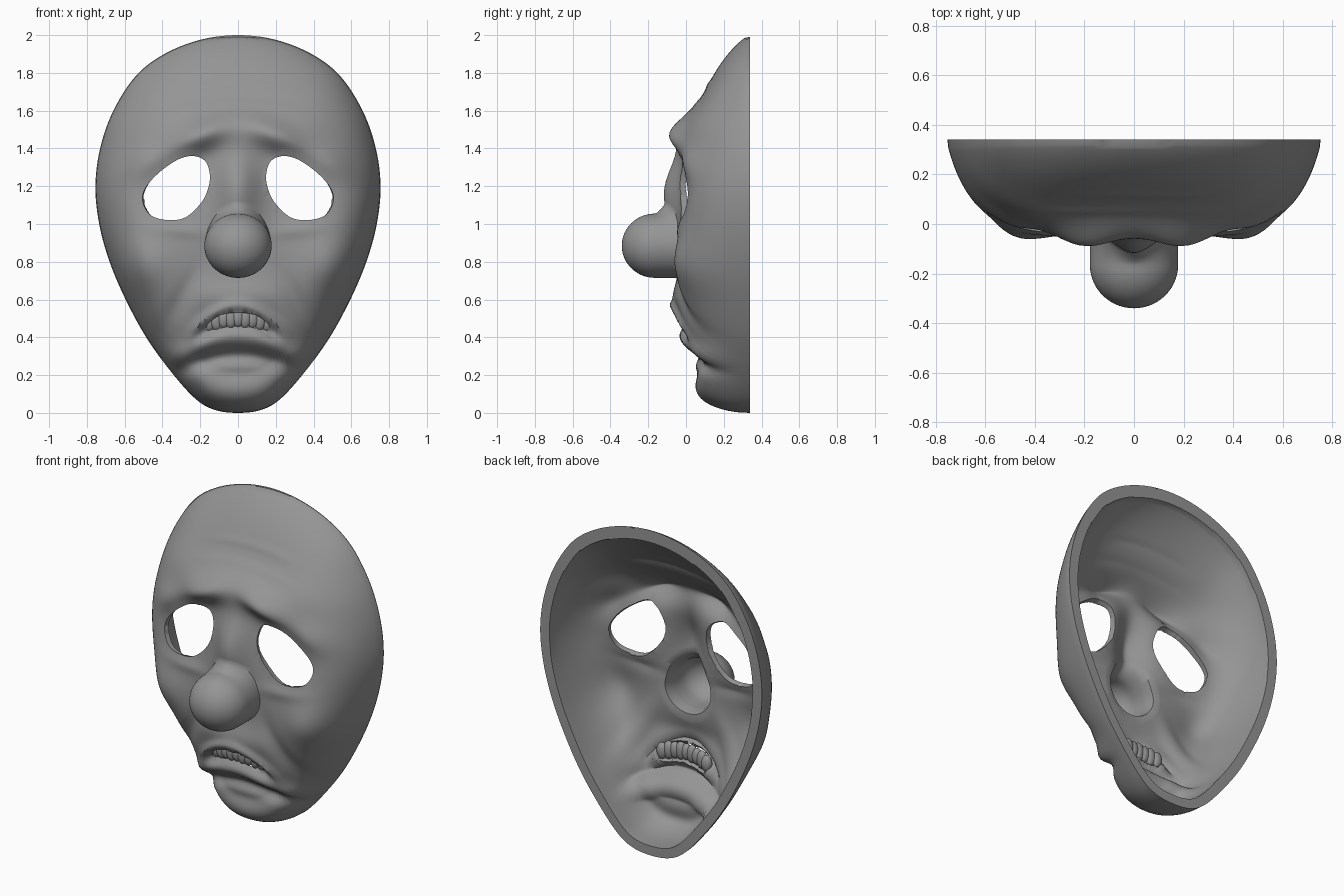
import bpy, bmesh, math
from mathutils import Vector

if "Cube" in bpy.data.objects:
    bpy.data.objects.remove(bpy.data.objects["Cube"])

clay = bpy.data.materials.new("clay_grey")
clay.use_nodes = True
clay.diffuse_color = (0.3, 0.3, 0.3, 1)
clay.node_tree.nodes["Principled BSDF"].inputs["Base Color"].default_value = (0.3, 0.3, 0.3, 1)

NOSE_Z, RIM_Y, DEPTH = 0.885, 0.34, 0.38
NOSE_Y, NOSE_R = -0.165, Vector((0.178, 0.17))


def smooth_loop(points, steps):
    """Closed Catmull-Rom curve through the points."""
    pts, out = [Vector(p) for p in points], []
    n = len(pts)
    for i in range(n):
        a, b, c, d = (pts[(i + k) % n] for k in (-1, 0, 1, 2))
        for j in range(steps):
            t = j / steps
            out.append(0.5 * (2 * b + (c - a) * t + (2 * a - 5 * b + 4 * c - d) * t ** 2
                              + (3 * b - a - 3 * c + d) * t ** 3))
    return out


def mirrored(half):
    """Full loop from a half that starts and ends on the centre line."""
    return half + [(-x, z) for x, z in half[-2:0:-1]]


outline = smooth_loop(mirrored([
    (0, 2), (.2, 1.975), (.39, 1.9), (.54, 1.785), (.66, 1.6), (.73, 1.4), (.755, 1.2),
    (.735, 1), (.68, .8), (.595, .6), (.48, .39), (.34, .2), (.22, .07), (.12, .015), (0, 0)]), 7)
eye = smooth_loop([
    (.15, 1.27), (.175, 1.335), (.24, 1.36), (.32, 1.34), (.42, 1.27), (.49, 1.19),
    (.505, 1.12), (.46, 1.045), (.36, 1.02), (.27, 1.04), (.19, 1.12), (.155, 1.2)], 6)
mouth = smooth_loop(mirrored([
    (0, .53), (.1, .515), (.17, .455), (.1, .448), (0, .465)]), 6)

# Soft lumps: x, z, width, height, tilt, amount forward (mirrored when x > 0)
LUMPS = [
    (0, 1.51, .42, .11, 0, .06),        # forehead
    (.21, 1.46, .16, .07, -.42, .065),  # brow
    (.48, 1.33, .13, .08, -.5, .03),    # outer brow
    (0, 1.18, .11, .22, 0, .09),        # bridge
    (.32, 1.18, .2, .16, -.4, -.035),   # eye socket
    (.33, .97, .15, .04, .1, .012),     # lower lid
    (.5, .78, .16, .15, 0, .05),        # cheek
    (.32, .57, .05, .2, .5, -.022),     # cheek fold
    (0, .61, .22, .09, 0, .035),        # muzzle
    (.34, .31, .06, .06, 0, .015),      # mouth corner
    (0, .17, .2, .08, 0, .015),         # chin
]
# Arched ridges: height at centre, droop, thickness, half length, amount forward
RIDGES = [
    (.562, 2.2, .032, .27, .03),        # upper lip
    (.49, 2, .035, .21, -.035),         # mouth hollow
    (.4, 1, .05, .38, .032),            # lower lip
    (.305, .9, .042, .36, -.038),       # chin crease
    (1.64, .4, .02, .32, .005),         # forehead wrinkles
    (1.74, .4, .02, .28, .005),
]


def face_y(x, z, s, up):
    """Depth of the mask; s runs from centre to rim, up is the sine of the direction."""
    top, low = max(up, 0) ** 2, max(-up, 0) ** 5
    side = 1 - top - low
    power = 6.3 * side + 2.5 * top + 3 * low
    bend = .8 * side + .75 * top + .6 * low
    # The chin rolls under more bluntly than the rest
    k = max(0, min(1, (s - .75) / .2))
    chin = max(-up, 0) ** 12 * k * k * (3 - 2 * k)
    power += (7 - power) * chin
    bend += (.48 - bend) * chin
    dome = max(0, 1 - s ** power) ** bend
    relief = 0
    for cx, cz, w, h, tilt, amount in LUMPS:
        for sign in ((1, -1) if cx else (1,)):
            dx, dz = x * sign - cx, z - cz
            a = dx * math.cos(tilt) + dz * math.sin(tilt)
            b = dz * math.cos(tilt) - dx * math.sin(tilt)
            relief += amount * math.exp(-(a / w) ** 2 - (b / h) ** 2)
    for z0, droop, thick, half, amount in RIDGES:
        d = (z - z0 + droop * x * x) / thick
        relief += amount * math.exp(-d * d - (x / half) ** 6)
    fade = min(1, (1 - s) / .1)
    return RIM_Y - DEPTH * dome - relief * fade * (2 - fade)


def inside(x, z, loop):
    hit = False
    for i, b in enumerate(loop):
        a = loop[i - 1]
        if (a.y > z) != (b.y > z) and x < a.x + (b.x - a.x) * (z - a.y) / (b.y - a.y):
            hit = not hit
    return hit


# Mask shell: rings running from the nose tip out to the rim
NOSE_RINGS, NECK_RINGS, FACE_RINGS = 14, 5, 62
bm = bmesh.new()
tip = bm.verts.new((0, NOSE_Y - .175, NOSE_Z))
columns = []
for p in outline:
    ray = Vector((p.x, p.y - NOSE_Z))
    reach, way = ray.length, ray.normalized()
    edge = 1 / math.hypot(way.x / NOSE_R.x, way.y / NOSE_R.y)
    column = []

    def add(radius, y):
        column.append(bm.verts.new((way.x * radius, y, NOSE_Z + way.y * radius)))

    def surface(radius):
        return face_y(way.x * radius, NOSE_Z + way.y * radius, min(1, radius / reach), way.y)

    for j in range(1, NOSE_RINGS + 1):
        phi = j / NOSE_RINGS * math.pi / 2
        add(edge * math.sin(phi), NOSE_Y - .175 * math.cos(phi))
    # The nose flares into the bridge at the top
    base = edge * (1 + .3 * max(way.y, 0) ** 3)
    for j in range(1, NECK_RINGS):
        f = j / NECK_RINGS
        add(edge + (base - edge) * f ** 1.5, NOSE_Y + (surface(base) - NOSE_Y) * f)
    for j in range(FACE_RINGS + 1):
        f = 1 - (1 - j / FACE_RINGS) ** 1.35
        r = base + (reach - base) * f
        add(r, surface(r))
    columns.append(column)
for i, col in enumerate(columns):
    prev = columns[i - 1]
    bm.faces.new((tip, prev[0], col[0]))
    for j in range(len(col) - 1):
        bm.faces.new((prev[j], prev[j + 1], col[j + 1], col[j]))
bm.normal_update()
if tip.normal.y > 0:
    bmesh.ops.reverse_faces(bm, faces=bm.faces[:])

# Eye and mouth openings, with their borders drawn onto the curves
for loop in (eye, mouth):
    low, high = min(p.y for p in loop), max(p.y for p in loop)
    doomed = []
    for f in bm.faces:
        c = f.calc_center_median()
        x = abs(c.x) if loop is eye else c.x
        if low < c.z < high and inside(x, c.z, loop):
            doomed.append(f)
    border = {v for f in doomed for v in f.verts}
    bmesh.ops.delete(bm, geom=doomed, context='FACES')
    border = [v for v in border if v.is_valid]
    for v in border:
        side = -1 if loop is eye and v.co.x < 0 else 1
        here, best = Vector((v.co.x * side, v.co.z)), None
        for i, b in enumerate(loop):
            a = loop[i - 1]
            d = b - a
            t = max(0, min(1, (here - a).dot(d) / max(d.length_squared, 1e-9)))
            q = a + d * t
            if best is None or (q - here).length < (best - here).length:
                best = q
        v.co.x, v.co.z = best.x * side, best.y
    near = {e.other_vert(v) for v in border for e in v.link_edges} - set(border)
    for _ in range(4):
        bmesh.ops.smooth_vert(bm, verts=border, factor=.5, use_axis_y=True)
        bmesh.ops.smooth_vert(bm, verts=list(near), factor=.5,
                              use_axis_x=True, use_axis_y=True, use_axis_z=True)
bmesh.ops.dissolve_degenerate(bm, dist=.002, edges=[e for e in bm.edges if e.is_boundary])


def finish(bm, name, angle):
    mesh = bpy.data.meshes.new(name)
    bm.to_mesh(mesh)
    bm.free()
    mesh.materials.append(clay)
    ob = bpy.data.objects.new(name, mesh)
    bpy.context.collection.objects.link(ob)
    bpy.ops.object.select_all(action='DESELECT')
    bpy.context.view_layer.objects.active = ob
    ob.select_set(True)
    if name == "mask":
        # The wall thickens toward the rim
        group = ob.vertex_groups.new(name="wall")
        for v in mesh.vertices:
            group.add([v.index], .55 + .45 * max(0, min(1, v.co.y / .3)), 'REPLACE')
        wall = ob.modifiers.new("wall", 'SOLIDIFY')
        wall.thickness, wall.offset, wall.vertex_group = .058, -1, group.name
        bpy.ops.object.modifier_apply(modifier="wall")
        for v in mesh.vertices:
            v.co.y = v.co.y if v.co.y < RIM_Y - .02 else RIM_Y
    bpy.ops.object.shade_smooth_by_angle(angle=math.radians(angle))


finish(bm, "mask", 50)

# Upper teeth, an arched row behind the lip
teeth = bmesh.new()
for i in range(-4, 5):
    x = i * .038
    made = bmesh.ops.create_uvsphere(teeth, u_segments=16, v_segments=10, radius=1)["verts"]
    for v in made:
        v.co = (x + v.co.x * .034, -.008 + x * x + v.co.y * .026,
                .505 - x * x + v.co.z * (.056 if i % 2 else .051))
finish(teeth, "upper_teeth", 60)
